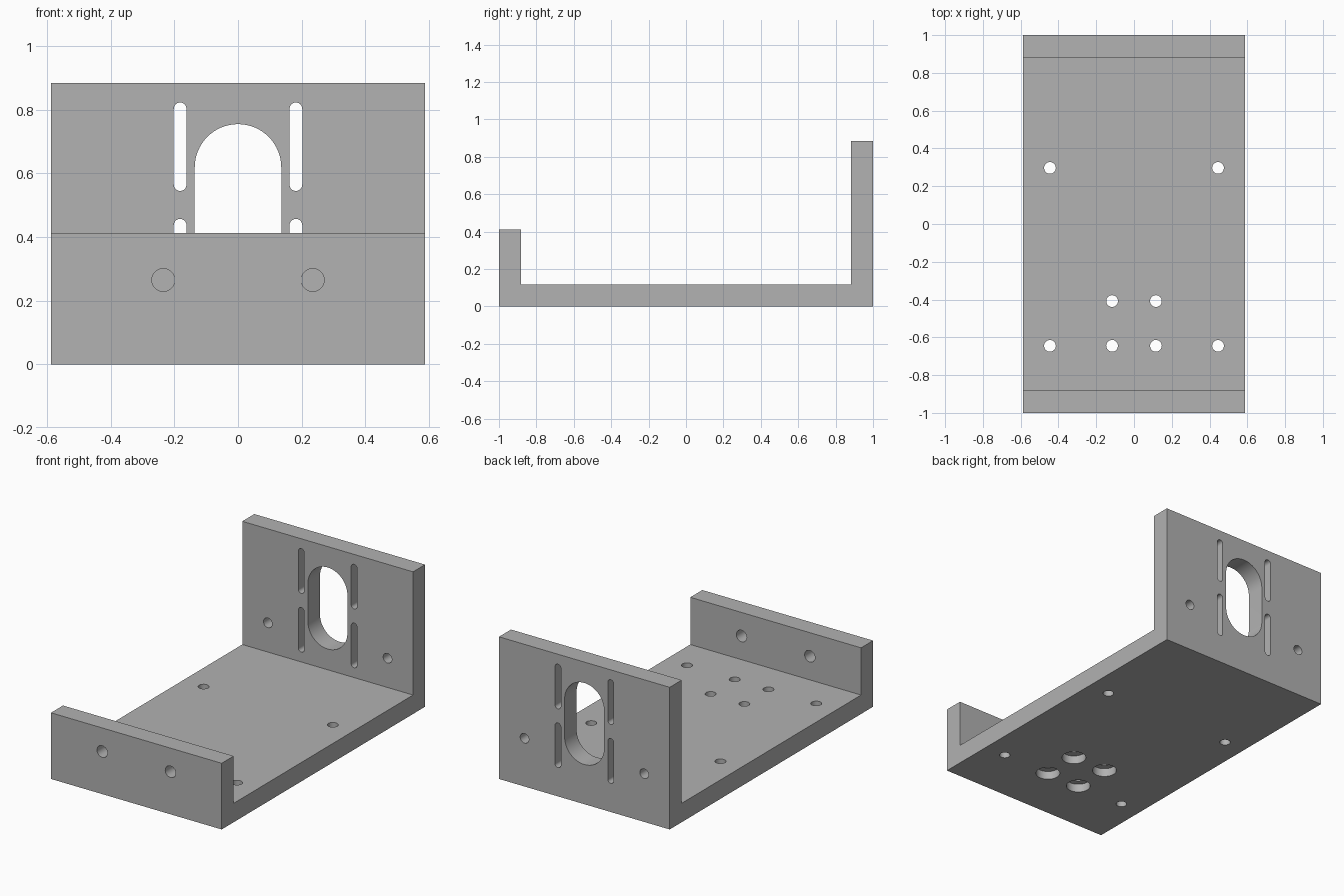
import bpy
import bmesh
from math import pi, sin, cos, radians
from mathutils import Vector

cube = bpy.data.objects.get("Cube")
if cube:
    bpy.data.objects.remove(cube, do_unlink=True)

W, T = 0.588, 0.118            # half width, plate thickness
FRONT_H, BACK_H = 0.412, 0.885

grey = bpy.data.materials.new("machined grey")
grey.use_nodes = True
colour = (0.445, 0.445, 0.445, 1)
grey.diffuse_color = colour
grey.node_tree.nodes["Principled BSDF"].inputs["Base Color"].default_value = colour


def prism(bm, outline, depth):
    """Extrude a closed outline of points along the vector depth."""
    face = bm.faces.new([bm.verts.new(p) for p in outline])
    ext = bmesh.ops.extrude_face_region(bm, geom=[face])
    verts = [g for g in ext["geom"] if isinstance(g, bmesh.types.BMVert)]
    bmesh.ops.translate(bm, verts=verts, vec=Vector(depth))


def finish(bm, name):
    bmesh.ops.recalc_face_normals(bm, faces=bm.faces[:])
    mesh = bpy.data.meshes.new(name)
    bm.to_mesh(mesh)
    bm.free()
    mesh.materials.append(grey)
    obj = bpy.data.objects.new(name, mesh)
    bpy.context.collection.objects.link(obj)
    return obj


def slot_outline(r, half_straight, n=32):
    """Round-ended slot, or a circle when half_straight is zero."""
    if half_straight == 0:
        return [(r * cos(2 * pi * i / n), r * sin(2 * pi * i / n)) for i in range(n)]
    half = n // 2
    top = [(r * cos(pi * i / half), half_straight + r * sin(pi * i / half))
           for i in range(half + 1)]
    return top + [(-u, -v) for u, v in top]


def wall_cut(bm, x, z, r, y, half_straight=0, n=32):
    """Opening through a wall whose middle lies at y."""
    pts = [(x + u, y - T, z + v) for u, v in slot_outline(r, half_straight, n)]
    prism(bm, pts, (0, 2 * T, 0))


def floor_cut(bm, x, y, r, top):
    """Vertical round opening from below the floor up to top."""
    pts = [(x + u, y + v, -0.05) for u, v in slot_outline(r, 0)]
    prism(bm, pts, (0, 0, top + 0.05))


# Bracket body: side profile extruded across the width
bm = bmesh.new()
profile = [(-1, 0), (1, 0), (1, BACK_H), (1 - T, BACK_H), (1 - T, T),
           (T - 1, T), (T - 1, FRONT_H), (-1, FRONT_H)]
prism(bm, [(-W, y, z) for y, z in profile], (2 * W, 0, 0))
bracket = finish(bm, "mounting_bracket")

through = bmesh.new()
bores = bmesh.new()
back_y, front_y = 1 - T / 2, T / 2 - 1

# Central opening in the back wall
wall_cut(through, 0, 0.501, 0.136, back_y, 0.118, 64)
for side in (-1, 1):
    # Adjusting slots and screw holes in the back wall
    for z in (0.318, 0.684):
        wall_cut(through, side * 0.182, z, 0.02, back_y, 0.119)
    wall_cut(through, side * 0.412, 0.3, 0.03, back_y)
    # Front wall holes
    wall_cut(through, side * 0.235, 0.265, 0.036, front_y)
    # Floor corner holes
    for y in (0.297, -0.645):
        floor_cut(through, side * 0.445, y, 0.031, 0.2)
    # Floor motor holes, counterbored from below
    for y in (-0.408, -0.645):
        floor_cut(through, side * 0.116, y, 0.031, 0.2)
        floor_cut(bores, side * 0.116, y, 0.07, 0.052)

# Cut the openings
for cut_bm, name in ((through, "through_cutter"), (bores, "counterbore_cutter")):
    cutter = finish(cut_bm, name)
    cutter.hide_render = True
    mod = bracket.modifiers.new(name, "BOOLEAN")
    mod.operation = "DIFFERENCE"
    mod.solver = "EXACT"
    mod.object = cutter
    bpy.ops.object.select_all(action="DESELECT")
    bracket.select_set(True)
    bpy.context.view_layer.objects.active = bracket
    bpy.ops.object.modifier_apply(modifier=name)
    bpy.data.objects.remove(cutter, do_unlink=True)

bpy.ops.object.shade_smooth_by_angle(angle=radians(30))
